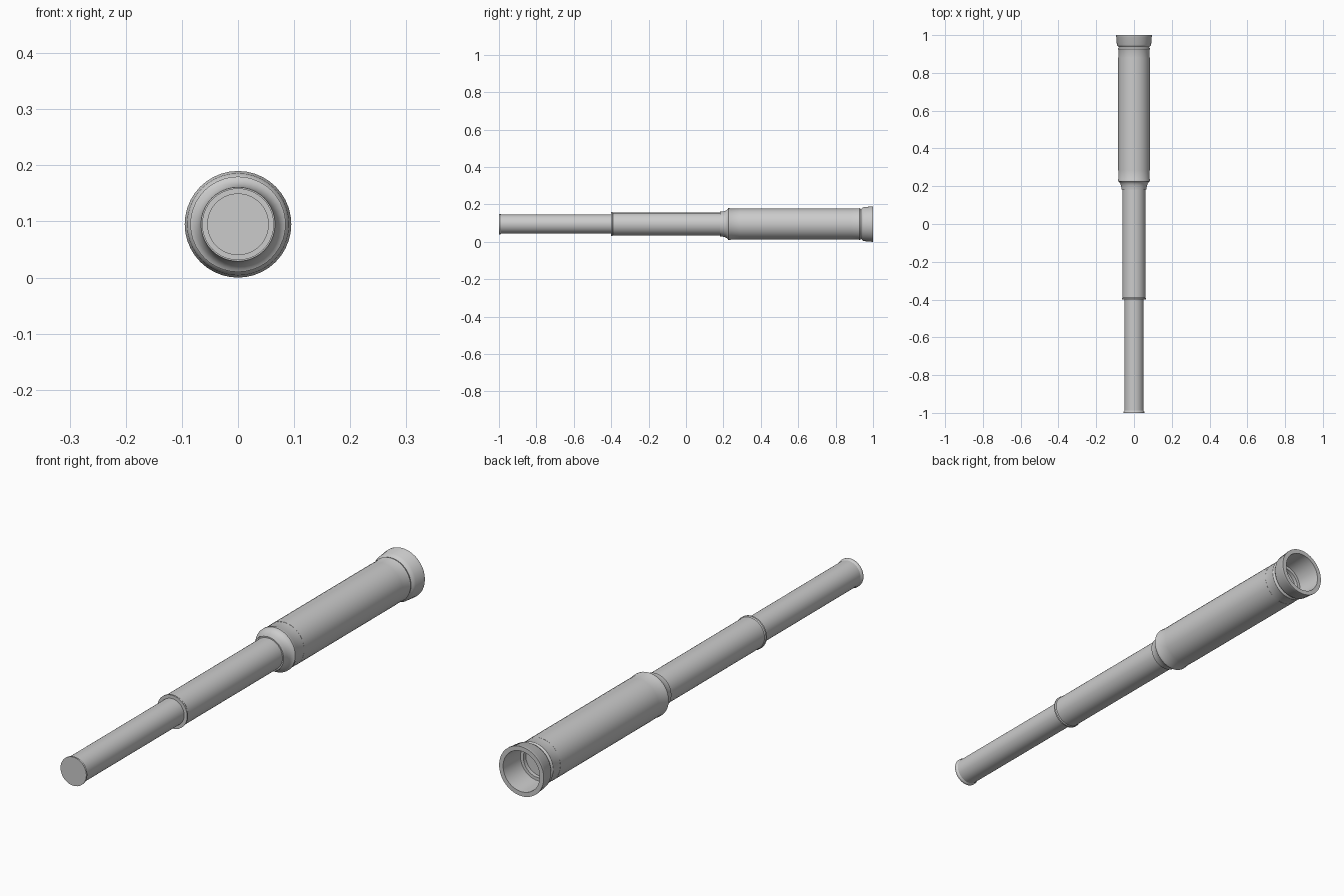
import bpy, bmesh, math

if "Cube" in bpy.data.objects:
    bpy.data.objects.remove(bpy.data.objects["Cube"])

AXIS_Z = 0.095
SIDES = 40


def lathe(name, profile, closed=False):
    """Spin (y, radius) points about the long axis."""
    bm = bmesh.new()
    rings = []
    for y, r in profile:
        if r == 0:
            rings.append([bm.verts.new((0, y, AXIS_Z))] * SIDES)
        else:
            rings.append([bm.verts.new((r * math.sin(math.tau * i / SIDES), y,
                                        AXIS_Z + r * math.cos(math.tau * i / SIDES)))
                          for i in range(SIDES)])
    pairs = list(zip(rings, rings[1:]))
    if closed:
        pairs.append((rings[-1], rings[0]))
    for a, b in pairs:
        for i in range(SIDES):
            j = (i + 1) % SIDES
            bm.faces.new(list(dict.fromkeys((a[i], a[j], b[j], b[i]))))
    bmesh.ops.recalc_face_normals(bm, faces=bm.faces)
    mesh = bpy.data.meshes.new(name)
    bm.to_mesh(mesh)
    bm.free()
    ob = bpy.data.objects.new(name, mesh)
    bpy.context.collection.objects.link(ob)
    bpy.context.view_layer.objects.active = ob
    ob.select_set(True)
    bpy.ops.object.shade_smooth_by_angle(angle=math.radians(30))
    ob.select_set(False)
    return ob


# Eyepiece draw tube with a small end lip
lathe("eyepiece_tube", [(-1, 0), (-1, .055), (-.994, .055), (-.988, .051),
                        (-.39, .051), (-.39, 0)])

# Middle draw tube with a lip at its mouth
lathe("middle_tube", [(-.40, .050), (-.40, .064), (-.394, .064), (-.390, .061),
                      (.20, .061), (.20, .050)], closed=True)

# Flared collar between middle tube and main barrel
lathe("barrel_collar", [(.183, .060), (.183, .066), (.19, .067), (.20, .068),
                        (.213, .072), (.223, .079), (.226, .085), (.234, .085),
                        (.238, .083), (.285, .083), (.285, .060)], closed=True)

# Main barrel grip
lathe("barrel_grip", [(.283, .060), (.283, .0835), (.882, .0835), (.882, .060)],
      closed=True)

# Objective end: band, groove, flared hood and recessed bore
lathe("objective_hood", [(.88, 0), (.88, .083), (.922, .083), (.927, .085),
                         (.933, .083), (.936, .080), (.942, .086), (.950, .091),
                         (.990, .094), (.992, .095), (1, .095), (1, .078),
                         (.90, .074), (.90, .062), (.885, .062), (.885, 0)])
